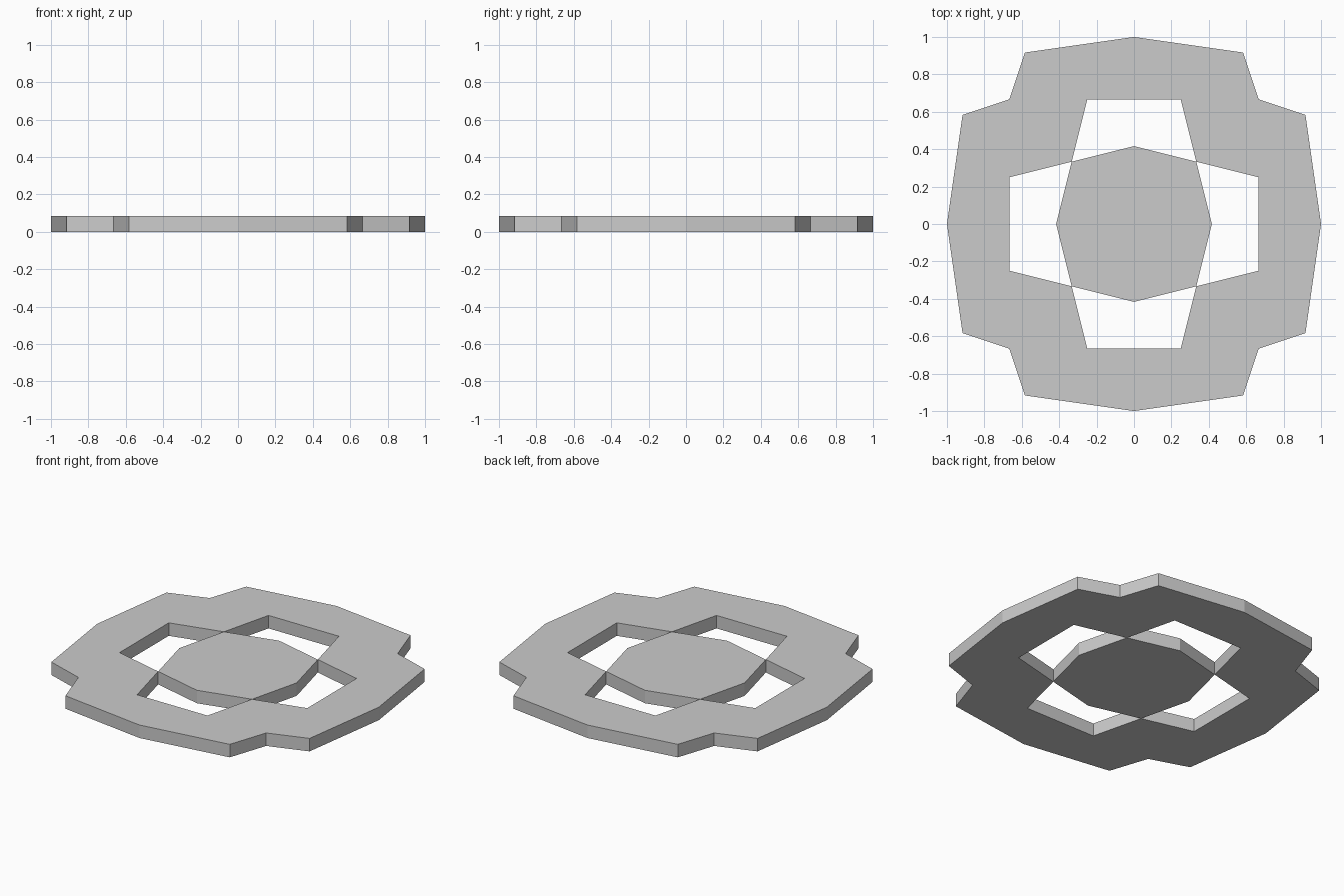
import bpy, bmesh
from math import pi
from mathutils import Matrix

if "Cube" in bpy.data.objects:
    bpy.data.objects.remove(bpy.data.objects["Cube"])

THICK = 1 / 12

def plate(name, outline, quarter_turn_copies):
    """Flat slab from a counter-clockwise outline, repeated about z."""
    bm = bmesh.new()
    for i in range(quarter_turn_copies):
        rot = Matrix.Rotation(i * pi / 2, 4, 'Z')
        bm.faces.new([bm.verts.new(rot @ bm.verts.new((x, y, 0)).co) for x, y in outline])
    # Remove the construction points and weld the quarters together
    loose = [v for v in bm.verts if not v.link_faces]
    bmesh.ops.delete(bm, geom=loose, context='VERTS')
    bmesh.ops.remove_doubles(bm, verts=bm.verts[:], dist=1e-4)
    mesh = bpy.data.meshes.new(name)
    bm.to_mesh(mesh)
    bm.free()
    obj = bpy.data.objects.new(name, mesh)
    bpy.context.collection.objects.link(obj)
    mod = obj.modifiers.new("thickness", 'SOLIDIFY')
    mod.thickness = THICK
    mod.offset = 1
    return obj

# Units of one twelfth, matching the plate's regular proportions
def twelfths(points):
    return [(x / 12, y / 12) for x, y in points]

# Outer frame: one quarter, inner edge then outer edge
quarter = twelfths([(0, 8), (3, 8), (4, 4), (8, 3), (8, 0),
                    (12, 0), (11, 7), (8, 8), (7, 11), (0, 12)])
plate("outer_frame", quarter, 4)

# Centre panel: eight sides, meeting the frame at its four corners
plate("centre_panel", twelfths([(5, 0), (4, 4), (0, 5), (-4, 4),
                                (-5, 0), (-4, -4), (0, -5), (4, -4)]), 1)
